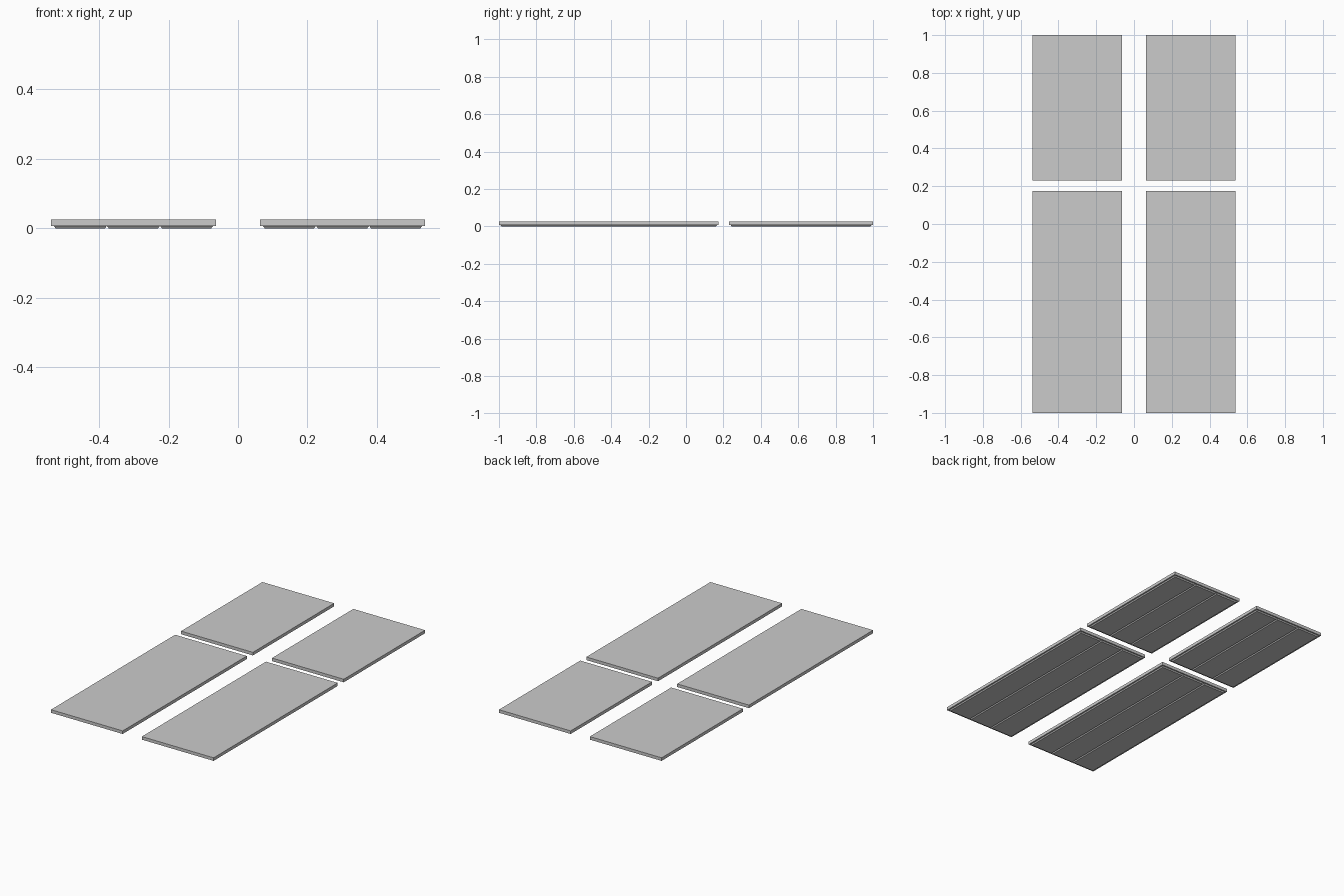
import bpy, bmesh

if "Cube" in bpy.data.objects:
    bpy.data.objects.remove(bpy.data.objects["Cube"])


def tapered_block(name, x0, x1, y0, y1, z0, z1, taper=0.0):
    """Box whose underside is drawn in by the taper amount."""
    bm = bmesh.new()
    t = taper
    low = [bm.verts.new(p) for p in ((x0 + t, y0 + t, z0), (x1 - t, y0 + t, z0),
                                     (x1 - t, y1 - t, z0), (x0 + t, y1 - t, z0))]
    top = [bm.verts.new(p) for p in ((x0, y0, z1), (x1, y0, z1),
                                     (x1, y1, z1), (x0, y1, z1))]
    bm.faces.new(low[::-1])
    bm.faces.new(top)
    for i in range(4):
        j = (i + 1) % 4
        bm.faces.new((low[i], low[j], top[j], top[i]))
    mesh = bpy.data.meshes.new(name)
    bm.to_mesh(mesh)
    bm.free()
    obj = bpy.data.objects.new(name, mesh)
    bpy.context.collection.objects.link(obj)


WIDTH, GAP, HALF = 0.475, 0.0635, 0.0065
MARGIN = 0.008
rows = {"front": (-1.0, 0.174), "back": (0.231, 1.0)}

for row, (y0, y1) in rows.items():
    for side, x0 in (("left", -GAP - WIDTH), ("right", GAP)):
        # flat upper slab
        tapered_block(f"{row}_{side}_panel", x0, x0 + WIDTH, y0, y1, HALF, 0.025)
        # three bevelled planks under the slab
        plank = (WIDTH - 2 * MARGIN) / 3
        for i in range(3):
            px = x0 + MARGIN + i * plank
            tapered_block(f"{row}_{side}_plank_{i + 1}", px + 0.0005, px + plank - 0.0005,
                          y0 + MARGIN, y1 - MARGIN, 0.0, HALF, 0.005)
